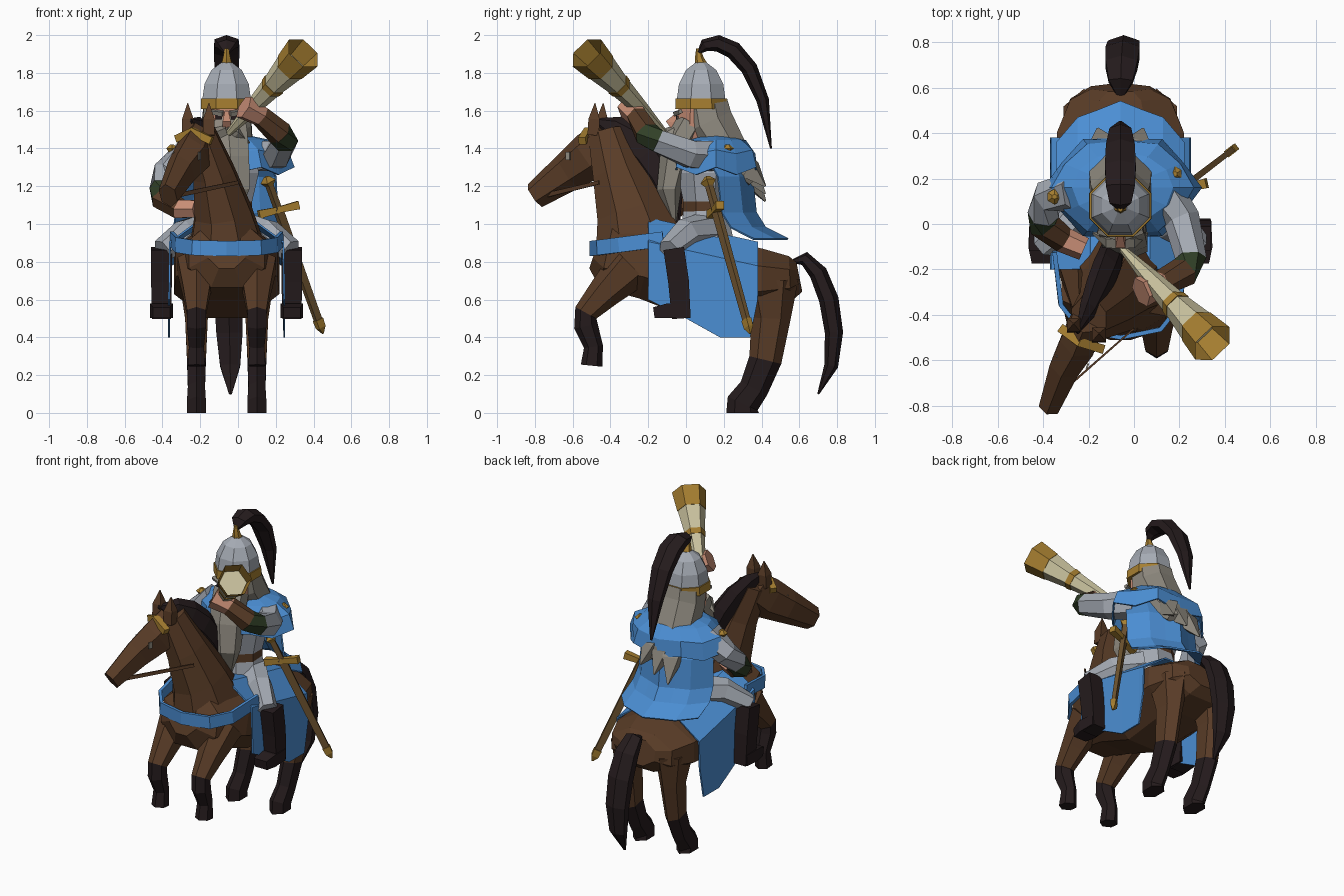
import bpy, bmesh, math
from mathutils import Vector

cube = bpy.data.objects.get("Cube")
if cube:
    bpy.data.objects.remove(cube, do_unlink=True)

CENTER = -.06  # shared middle plane of horse and rider
UPWARD = (0, 0, 1)
SIDEWAYS = (1, 0, 0)


def make_material(name, color):
    material = bpy.data.materials.new(name)
    material.use_nodes = True
    material.diffuse_color = (*color, 1)
    shader = next(n for n in material.node_tree.nodes if n.type == 'BSDF_PRINCIPLED')
    shader.inputs["Base Color"].default_value = (*color, 1)
    shader.inputs["Roughness"].default_value = .8
    return material


brown = make_material("horse_brown", (.1, .045, .02))
dark = make_material("dark_hair", (.018, .011, .012))
blue = make_material("cloth_blue", (.07, .27, .65))
steel = make_material("armour_grey", (.38, .41, .46))
grey = make_material("hair_grey", (.27, .25, .21))
gold = make_material("gold", (.38, .21, .03))
cream = make_material("horn_cream", (.6, .55, .35))
skin = make_material("skin", (.58, .27, .18))
green = make_material("sleeve_green", (.03, .05, .02))
scabbard = make_material("scabbard_tan", (.16, .09, .03))


def finish(bm, name, materials):
    bmesh.ops.recalc_face_normals(bm, faces=bm.faces[:])
    mesh = bpy.data.meshes.new(name)
    bm.to_mesh(mesh)
    bm.free()
    for material in materials:
        mesh.materials.append(material)
    obj = bpy.data.objects.new(name, mesh)
    bpy.context.collection.objects.link(obj)
    return obj


def tube(name, sections, materials, sides=6, hint=SIDEWAYS, flat=1, open_end=False):
    """Loft rings (x, y, z, half width); flat is depth over width."""
    if not isinstance(materials, list):
        materials = [materials] * (len(sections) - 1)
    palette = list(dict.fromkeys(materials))
    centers = [Vector(section[:3]) for section in sections]
    grow = 1 / math.cos(math.pi / sides)
    bm, rings = bmesh.new(), []
    for i, section in enumerate(sections):
        ahead = centers[min(i + 1, len(centers) - 1)]
        along = (ahead - centers[max(i - 1, 0)]).normalized()
        depth = along.cross(Vector(hint)).normalized()
        width = depth.cross(along)
        half_width = section[3] * grow
        half_depth = section[4] * grow if len(section) > 4 else half_width * flat
        ring = []
        for k in range(sides):
            angle = math.tau * (k + .5) / sides
            ring.append(bm.verts.new(centers[i] + width * half_width * math.cos(angle)
                                     + depth * half_depth * math.sin(angle)))
        rings.append(ring)
    for low, high, material in zip(rings, rings[1:], materials):
        for k in range(sides):
            j = (k + 1) % sides
            face = bm.faces.new((low[k], low[j], high[j], high[k]))
            face.material_index = palette.index(material)
    bm.faces.new(rings[0])
    if not open_end:
        bm.faces.new(rings[-1]).material_index = palette.index(materials[-1])
    return finish(bm, name, palette)


def middle(name, sections, materials, sides=8, flat=1):
    """Tube lying in the middle plane, sections (y, z, width[, depth])."""
    return tube(name, [(CENTER, *s) for s in sections], materials, sides, flat=flat)


def pair(name, sections, materials, sides=6, flat=1):
    """Left and right copies, x measured from the middle plane."""
    for side, sign in (("left", 1), ("right", -1)):
        mirrored = [(CENTER + sign * x, *rest) for x, *rest in sections]
        tube(side + "_" + name, mirrored, materials, sides, flat=flat)


def upright_pair(name, x, sections, materials, sides=6, flat=1):
    pair(name, [(x, *s) for s in sections], materials, sides, flat)


def rod(name, start, end, stops, material, sides=4, flat=1, open_end=False):
    """Straight part between two points, stops (fraction, half width)."""
    line = [(*Vector(start).lerp(Vector(end), t), width) for t, width in stops]
    return tube(name, line, material, sides, UPWARD, flat, open_end)


def lock(name, control, width, material, flat=.6, steps=6):
    """Leaf-shaped lock of hair swept along a Bezier path."""
    sections = []
    for step in range(steps + 1):
        t, points = step / steps, [Vector(p) for p in control]
        while len(points) > 1:
            points = [a.lerp(b, t) for a, b in zip(points, points[1:])]
        leaf = width * math.sqrt(max(math.sin(math.pi * t), .01))
        sections.append((*points[0], leaf))
    return tube(name, sections, material, flat=flat)


def sheet(name, rows, material, closed=False):
    """Cloth made from rows of points."""
    bm = bmesh.new()
    grid = [[bm.verts.new(point) for point in row] for row in rows]
    for a, b in zip(grid, grid[1:]):
        for k in range(len(a) if closed else len(a) - 1):
            j = (k + 1) % len(a)
            bm.faces.new((a[k], a[j], b[j], b[k]))
    obj = finish(bm, name, [material])
    modifier = obj.modifiers.new("Thickness", 'SOLIDIFY')
    modifier.thickness = .01
    modifier.offset = 0
    return obj


# Horse body, neck and turned head
middle("horse_body", [(-.48, .86, .1, .1), (-.42, .84, .2, .18), (-.2, .8, .27, .2),
                      (.05, .72, .28, .22), (.4, .71, .28, .16),
                      (.55, .71, .22, .12), (.6, .72, .13, .08)], brown)
tube("horse_neck", [(CENTER, -.24, .86, .2), (-.08, -.29, 1.06, .15),
                    (-.13, -.36, 1.27, .11), (-.2, -.42, 1.48, .08)], brown, 8, flat=1.22)
face_axis = Vector((.93, -.36, 0))
tube("horse_head", [(-.2, -.41, 1.45, .07), (-.24, -.51, 1.36, .08), (-.3, -.62, 1.28, .066),
                    (-.37, -.8, 1.15, .045)], brown, hint=face_axis, flat=1.4)
poll = Vector((-.21, -.47, 1.47))
for side, sign in (("left", 1), ("right", -1)):
    base = poll + face_axis * sign * .06
    tip = base + Vector((0, .01, .17))
    tube(side + "_ear", [(*base, .03), (*base.lerp(tip, .5), .03), (*tip, .002)], brown, 4)
    eye = Vector((-.27, -.6, 1.36)) + face_axis * sign * .07
    rod(side + "_horse_eye", eye - face_axis * .004, eye + face_axis * .004,
        [(0, .02), (1, .02)], grey, flat=.6)
lock("mane", [(-.25, -.48, 1.55), (-.1, -.15, 1.45), (CENTER, -.04, 1)], .05, dark, 1.7)
tube("browband", [(-.32, -.46, 1.45, .02), (-.24, -.52, 1.49, .02), (-.14, -.55, 1.44, .02)],
     gold, 4, UPWARD)
rod("rein", (-.33, -.75, 1.15), (0, -.46, 1.22), [(0, .012), (1, .01)], brown, flat=.4)

# Horse legs and tail
upright_pair("hind_leg", .16, [(.44, .7, .09), (.45, .5, .06), (.42, .28, .05),
                               (.36, .13, .045), (.3, .05, .05), (.3, 0, .05)],
             [brown, brown, dark, dark, dark], flat=1.5)
upright_pair("fore_leg", .16, [(-.29, .78, .1), (-.43, .64, .07), (-.53, .53, .05),
                               (-.53, .46, .05), (-.49, .35, .04), (-.5, .25, .045)],
             [brown, brown, dark, dark, dark], flat=1.1)
lock("tail", [(CENTER, .55, .8), (CENTER, .7, .95), (-.04, .9, .35), (-.04, .7, .1)],
     .075, dark)

# Saddle blanket draped over the back, and breast strap
drape = []
for y, hem in ((-.2, .6), (0, .5), (.18, .4), (.34, .4), (.38, .6)):
    top = .97 - .22 * y
    half = [(.305, hem), (.3, top - .11), (.13, top + .015)]
    outline = half + [(-x, z) for x, z in reversed(half)]
    drape.append([(CENTER + x, y, z) for x, z in outline])
sheet("saddle_blanket", drape, blue)
strap = []
for step in range(-3, 4):
    swing = math.pi / 6 * step
    forward = math.cos(swing) ** .7
    sideways = math.copysign(abs(math.sin(swing)) ** .7, step)
    strap.append((CENTER + .29 * sideways, -.12 - .38 * forward, .92 - .05 * forward, .04))
tube("breast_strap", strap, blue, 4, UPWARD, .25)

# Rider's trunk, thighs and boots
middle("tunic", [(.11, .9, .17), (.1, 1.07, .135), (.1, 1.12, .135), (.1, 1.27, .17),
                 (.1, 1.4, .15), (.08, 1.45, .06)],
       [steel, brown, steel, steel, steel], flat=.85)
pair("thigh", [(.08, .13, .98, .08), (.22, 0, .95, .07), (.34, -.09, .86, .055)], steel)
upright_pair("boot", .345, [(-.065, .87, .055), (-.04, .7, .055), (-.025, .5, .05)], dark, 4)
upright_pair("foot", .345, [(.015, .54, .055), (-.1, .54, .06), (-.17, .53, .045)],
             dark, 4, .65)

# Arms: the left lifts the horn, the right holds the reins
sleeve = [steel, steel, green, brown, skin]
tube("left_arm", [(.12, .15, 1.36, .08), (.21, .02, 1.37, .07), (.25, -.15, 1.44, .06),
                  (.22, -.21, 1.48, .06), (.12, -.26, 1.57, .05), (.03, -.3, 1.62, .06)],
     sleeve, hint=UPWARD)
tube("right_arm", [(-.26, .14, 1.37, .08), (-.38, .12, 1.27, .065), (-.4, .04, 1.19, .06),
                   (-.4, 0, 1.14, .06), (-.31, -.07, 1.08, .05), (-.22, -.11, 1.08, .045)],
     sleeve, hint=UPWARD)

# Cape, mantle and shoulder studs
cape = []
for y, z, half in ((.25, 1.42, .2), (.34, 1.25, .26), (.36, 1.06, .27),
                   (.41, .98, .28), (.53, .92, .28)):
    cape.append([(CENTER + half * k / 3, y - .018 * k * k + .01 * (-1) ** k, z)
                 for k in range(-3, 4)])
sheet("cape", cape, blue)
mantle, points = [], 12
for radius, z, zigzag in ((.08, 1.47, 0), (.22, 1.44, 0), (.3, 1.38, .01), (.325, 1.28, .02)):
    row = []
    for k in range(points):
        angle, wave = math.tau * k / points, zigzag * (-1) ** k
        row.append((-.05 + (radius + wave) * math.cos(angle),
                    .16 + .7 * (radius + wave) * math.sin(angle), z + wave))
    mantle.append(row)
sheet("mantle", mantle, blue, closed=True)
for side, x, y in (("left", .18, .22), ("right", -.35, .12)):
    tube(side + "_stud", [(x, y, 1.37, .01), (x, y, 1.4, .03), (x, y, 1.42, .01)], gold)

# Head, face, beard and hair
middle("head", [(.06, 1.4, .07), (.06, 1.5, .1), (.07, 1.63, .11)], skin)
middle("nose", [(-.035, 1.59, .01), (-.085, 1.54, .022), (-.05, 1.5, .02)], skin, 4)
upright_pair("eye", .042, [(-.046, 1.565, .018), (-.054, 1.565, .018)], dark, 4, .6)
pair("eyebrow", [(.02, -.055, 1.585, .012), (.1, -.03, 1.595, .01)], grey, 4)
pair("moustache", [(0, -.08, 1.495, .022), (.05, -.075, 1.48, .024), (.12, -.04, 1.43, .004)],
     grey, 4)
tube("beard", [(CENTER, .02, 1.53, .1), (-.05, -.02, 1.46, .1), (-.04, -.06, 1.34, .1),
               (-.02, -.09, 1.18, .08), (-.02, -.06, 1, .01)], grey, flat=.7)
middle("hair", [(.1, 1.64, .12, .12), (.12, 1.54, .13, .13), (.22, 1.38, .14, .11),
                (.31, 1.27, .12, .08), (.35, 1.22, .08, .04)], grey)
for side, x, z in (("right", -.1, 1.12), ("middle", 0, 1.16), ("left", .1, 1.2)):
    root, end = Vector((CENTER + x / 2, .25, 1.38)), Vector((CENTER + x, .42, z))
    rod(side + "_hair_tip", root, end, [(0, .05), (.5, .05), (1, .004)], grey)

# Helmet with spike and falling plume
dome = [math.pi / 7 * k for k in range(4)]
middle("helmet", [(.08, 1.65 + .21 * math.sin(a), .13 * math.cos(a)) for a in dome], steel)
middle("helmet_band", [(.08, 1.61, .137), (.08, 1.665, .135)], gold)
middle("helmet_spike", [(.08, 1.84, .03), (.07, 1.88, .02), (.065, 1.93, .01)], gold, 6)
plume = [(.06, 1.9), (.1, 2.02), (.4, 2), (.45, 1.4)]
lock("plume", [(CENTER, *point) for point in plume], .068, dark)

# Horn with gold fittings and open bell
horn_line = ((-.05, -.11, 1.48), (.345, -.525, 1.905))
rod("horn", *horn_line, [(0, .014), (.3, .035), (.6, .053), (.84, .075)], cream, 6)
rod("horn_ring", *horn_line, [(.56, .054), (.61, .058)], gold, 6)
rod("horn_bell", *horn_line, [(.82, .076), (1, .09)], gold, 6, open_end=True)

# Sheathed sword hanging at the left hip
sword_line = ((.15, .11, 1.25), (.45, .34, .42))
rod("sword_pommel", *sword_line, [(0, .01), (.03, .03), (.06, .015)], gold)
rod("sword_grip", *sword_line, [(.05, .016), (.2, .016)], scabbard)
rod("sword_scabbard", *sword_line, [(.2, .024), (.93, .02)], scabbard, flat=.6)
rod("sword_chape", *sword_line, [(.91, .024), (.96, .022), (1, .004)], gold, flat=.7)
rod("sword_guard", (.11, .13, 1.05), (.32, .18, 1.1), [(0, .022), (.5, .016), (1, .022)], gold)
